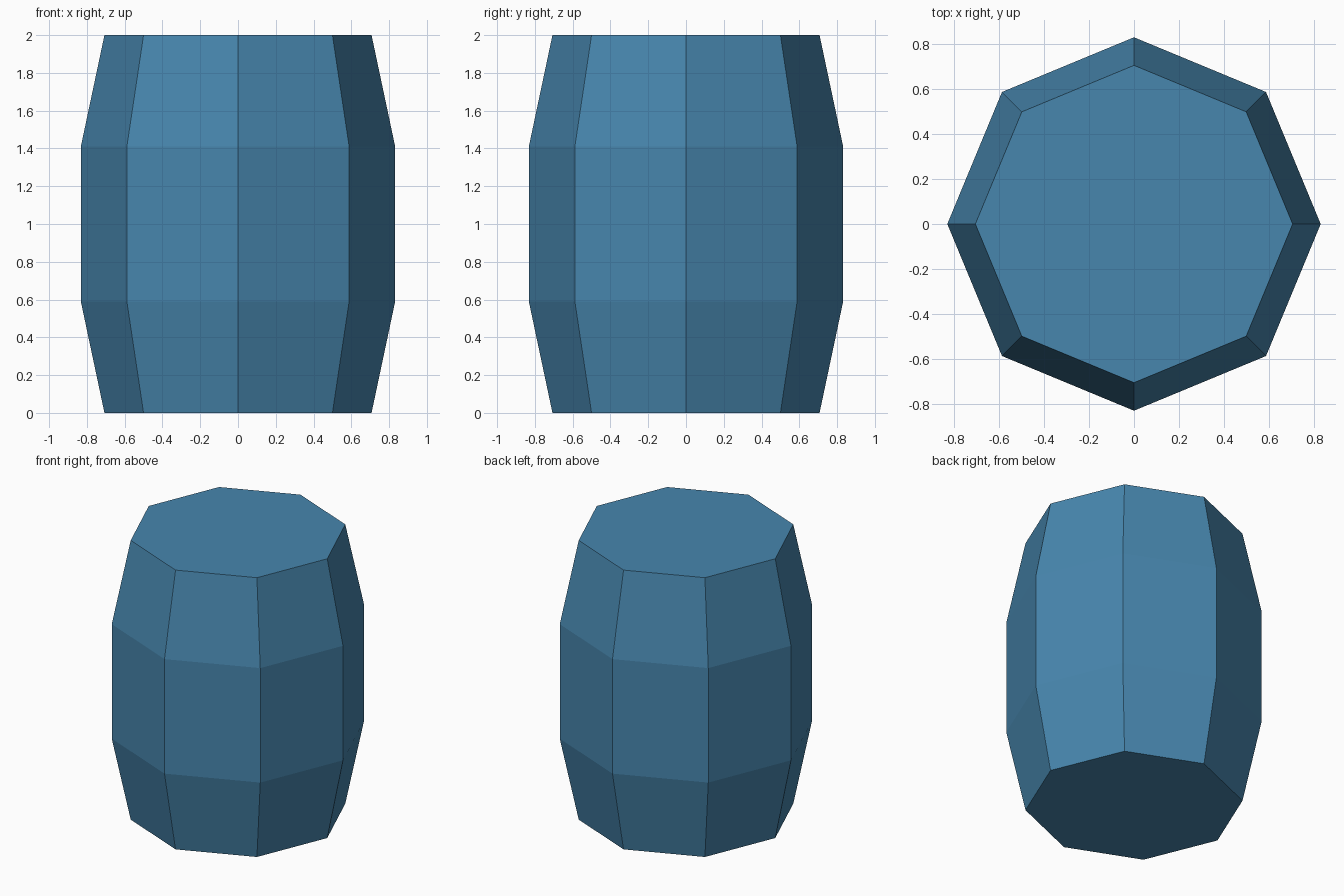
import bpy, bmesh, math

if "Cube" in bpy.data.objects:
    bpy.data.objects.remove(bpy.data.objects["Cube"])

SIDES = 8
# barrel profile: (radius, height)
PROFILE = [(0.707, 0.0), (0.832, 0.59), (0.832, 1.41), (0.707, 2.0)]

blue = bpy.data.materials.new("steel_blue")
blue.diffuse_color = (0.063, 0.238, 0.42, 1)
blue.use_nodes = True
blue.node_tree.nodes["Principled BSDF"].inputs["Base Color"].default_value = blue.diffuse_color

bm = bmesh.new()
# octagonal rings with corners on the axes
rings = [[bm.verts.new((r * math.cos(math.tau * i / SIDES),
                        r * math.sin(math.tau * i / SIDES), z))
          for i in range(SIDES)] for r, z in PROFILE]

# staves between neighbouring rings
for low, high in zip(rings, rings[1:]):
    for i in range(SIDES):
        j = (i + 1) % SIDES
        bm.faces.new((low[i], low[j], high[j], high[i]))

# flat bottom and lid
bm.faces.new(rings[0][::-1])
bm.faces.new(rings[-1])

mesh = bpy.data.meshes.new("barrel")
bm.to_mesh(mesh)
bm.free()
mesh.materials.append(blue)
barrel = bpy.data.objects.new("barrel", mesh)
bpy.context.collection.objects.link(barrel)
